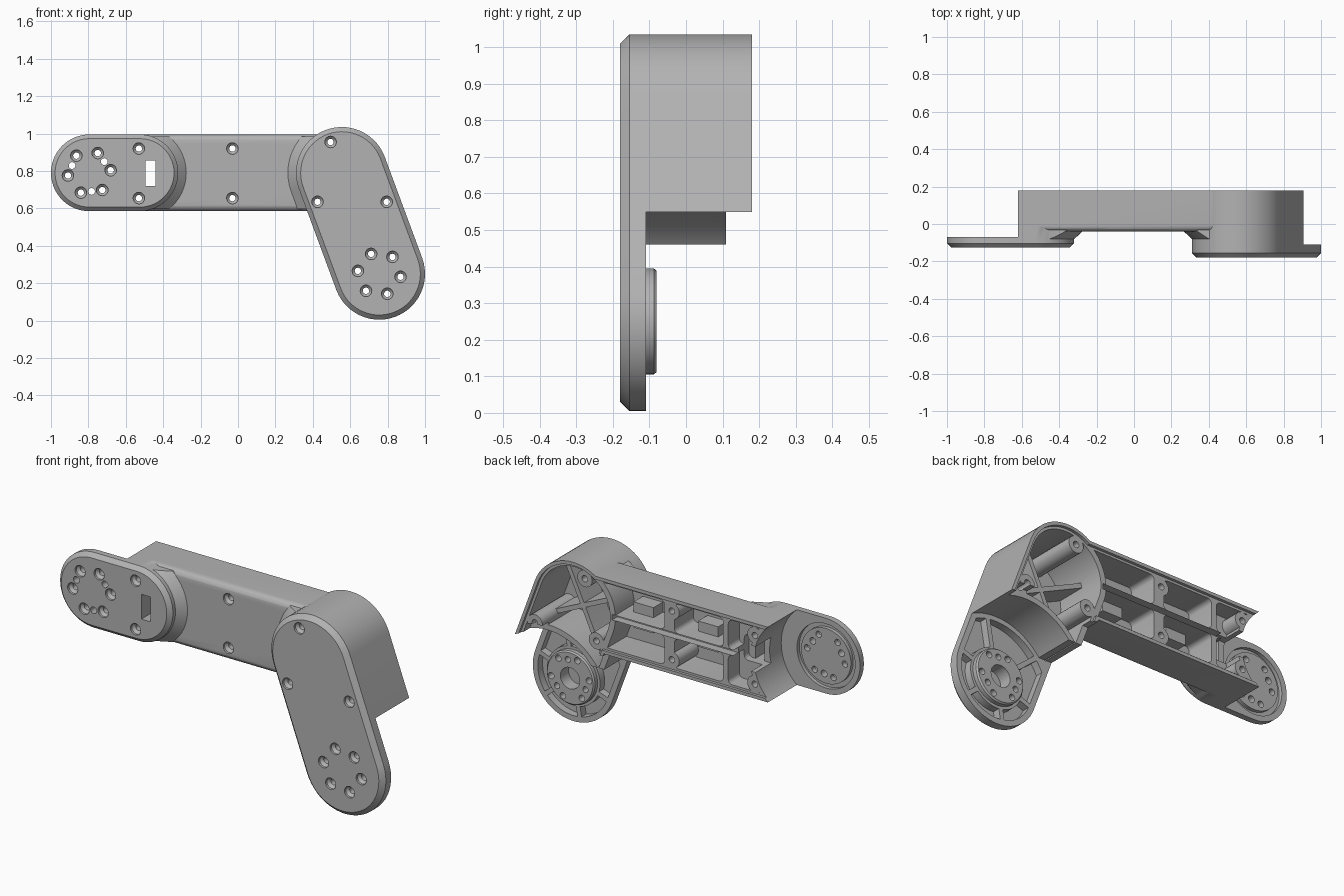
import bpy, bmesh, math
from math import sin, cos, pi, radians

if "Cube" in bpy.data.objects:
    bpy.data.objects.remove(bpy.data.objects["Cube"])

grey = bpy.data.materials.new("cast_grey")
grey.use_nodes = True
grey.diffuse_color = (0.45, 0.45, 0.45, 1)
grey.node_tree.nodes["Principled BSDF"].inputs["Base Color"].default_value = grey.diffuse_color

LEFT, LEFT_IN = (-0.795, 0.79), (-0.525, 0.79)   # short plate end centres
ELBOW, WRIST = (0.555, 0.79), (0.755, 0.25)      # long plate end centres
Z0, Z1, BACK, RIM = 0.585, 0.995, 0.18, 0.165
R1, R2 = 0.205, 0.245


# Outlines in the x-z plane
def stadium(a, b, r, n=28):
    t = math.atan2(b[1] - a[1], b[0] - a[0])
    arc = lambda c, s: [(c[0] + r * cos(s + pi * i / n), c[1] + r * sin(s + pi * i / n))
                        for i in range(n + 1)]
    return arc(b, t - pi / 2) + arc(a, t + pi / 2)


def circle(c, r, n=48):
    return [(c[0] + r * cos(2 * pi * i / n), c[1] + r * sin(2 * pi * i / n)) for i in range(n)]


def rect(x0, x1, z0, z1):
    return [(x0, z0), (x1, z0), (x1, z1), (x0, z1)]


def round_rect(x0, x1, z0, z1, r=0.025, n=5):
    corners = [(x1 - r, z1 - r), (x0 + r, z1 - r), (x0 + r, z0 + r), (x1 - r, z0 + r)]
    return [(x + r * cos(pi / 2 * (k + i / n)), z + r * sin(pi / 2 * (k + i / n)))
            for k, (x, z) in enumerate(corners) for i in range(n + 1)]


def bar(c, angle, length, width):
    u, v = (cos(angle) * length, sin(angle) * length), (-sin(angle) * width, cos(angle) * width)
    return [(c[0] + (s * u[0] + t * v[0]) / 2, c[1] + (s * u[1] + t * v[1]) / 2)
            for s, t in ((-1, -1), (1, -1), (1, 1), (-1, 1))]


# Solids made by stacking outlines along y
def loft(name, rings):
    bm = bmesh.new()
    loops = [[bm.verts.new((x, y, z)) for x, z in pts] for y, pts in rings]
    for a, b in zip(loops, loops[1:]):
        for i in range(len(a)):
            j = (i + 1) % len(a)
            bm.faces.new((a[i], a[j], b[j], b[i]))
    bm.faces.new(loops[0])
    bm.faces.new(loops[-1])
    bmesh.ops.recalc_face_normals(bm, faces=bm.faces)
    mesh = bpy.data.meshes.new(name)
    bm.to_mesh(mesh)
    bm.free()
    obj = bpy.data.objects.new(name, mesh)
    bpy.context.collection.objects.link(obj)
    mesh.materials.append(grey)
    return obj


def prism(name, pts, y0, y1):
    return loft(name, [(y0, pts), (y1, pts)])


def combine(target, tool, op):
    mod = target.modifiers.new("bool", 'BOOLEAN')
    mod.operation, mod.solver, mod.object = op, 'EXACT', tool
    with bpy.context.temp_override(object=target, active_object=target):
        bpy.ops.object.modifier_apply(modifier=mod.name)
    bpy.data.objects.remove(tool)
    return target


def add(target, tool):
    return combine(target, tool, 'UNION')


def cut(target, tool):
    return combine(target, tool, 'DIFFERENCE')


def flare(name, a, b, r, y0, x0, x1):
    # Cove between a raised plate and the face of the beam
    f, n = 0.045, 8
    rings = [(y0, stadium(a, b, r))]
    for i in range(n + 1):
        t = pi / 2 * i / n
        rings.append((-0.039 - f * cos(t) * 0.95, stadium(a, b, r + 0.0005 + f * (1 - sin(pi / 2 - t)))))
    rings.append((0.02, rings[-1][1]))
    return combine(loft(name, rings), prism("clip", rect(x0, x1, Z0 + 0.012, Z1 - 0.012), -1, 1), 'INTERSECT')


# Beam with rounded front edges
e = 0.035
body = loft("arm_body", [(-0.04 + e * (1 - cos(t)), rect(-0.7, 0.56, Z0 + e * (1 - sin(t)), Z1 - e * (1 - sin(t))))
                         for t in [pi / 2 * i / 6 for i in range(7)]] +
            [(BACK, rect(-0.7, 0.56, Z0, Z1))])

# Short plate, elbow housing with long plate, and their coves
c = 0.022
add(body, loft("short_plate", [(-0.125, stadium(LEFT, LEFT_IN, R1 - c)), (-0.125 + c, stadium(LEFT, LEFT_IN, R1)),
                               (0, stadium(LEFT, LEFT_IN, R1))]))
add(body, flare("short_cove", LEFT, LEFT_IN, R1 - 0.001, -0.1, -0.5, 0))
housing = loft("housing", [(-0.18, stadium(ELBOW, WRIST, R2 - 0.025)), (-0.155, stadium(ELBOW, WRIST, R2)),
                           (BACK, stadium(ELBOW, WRIST, R2))])
add(body, housing)
add(body, flare("elbow_cove", ELBOW, WRIST, R2 - 0.001, -0.13, 0, 0.5))

# Clearance around both joints
cut(body, prism("left_clearance", circle(LEFT, 0.27, 96), -0.07, 0.5))
cut(body, prism("wrist_clearance", circle(WRIST, 0.335, 96), -0.11, 0.5))
cut(body, prism("corner_trim", rect(0.2, 0.55, 0.2, 0.46), -0.11, 0.5))
cut(body, prism("corner_step", rect(0.2, 0.62, 0.2, 0.57), 0.11, 0.5))

# Rim lip around the open back
cut(body, prism("beam_lip", rect(-0.8, 0.5, Z0 + 0.018, Z1 - 0.018), RIM, 0.5))
cut(body, prism("housing_lip", stadium(ELBOW, WRIST, R2 - 0.018), RIM, 0.5))

beam_screws = [(x, z) for x in (-0.53, -0.03) for z in (0.655, 0.92)]
elbow_screws = [(0.495, 0.955), (0.425, 0.635), (0.795, 0.635)]

# Beam pockets, leaving ribs, bosses and the joint walls
for x0, x1, floor in ((0.015, 0.5, 0.0), (-0.34, -0.045, 0.0), (-0.64, -0.37, 0.07)):
    for z0, z1 in ((Z0 + 0.03, 0.775), (0.805, Z1 - 0.03)):
        pocket = prism("pocket", round_rect(x0, x1, z0, z1), floor, 0.5)
        cut(pocket, prism("elbow_wall", stadium(ELBOW, WRIST, R2), -1, 1))
        cut(pocket, prism("end_wall", circle(LEFT, 0.295, 96), -1, 1))
        for s in beam_screws:
            cut(pocket, prism("boss", circle(s, 0.045, 24), -1, 1))
        cut(body, pocket)
for x in (-0.19, 0.2):
    add(body, prism("floor_step", rect(x - 0.06, x + 0.06, 0.72, 0.86), -0.02, 0.08))

# Cable channel and slot
cut(body, prism("channel", round_rect(-0.65, -0.4, 0.72, 0.86), 0.03, 0.5))
cut(body, prism("cable_notch", rect(-0.41, 0.33, 0.775, 0.805), 0.12, 0.5))
cut(body, prism("slot", rect(-0.495, -0.44, 0.72, 0.855), -0.5, 0.5))

# Elbow cavity with crossed low ribs and bosses
cavity = prism("cavity", stadium(ELBOW, WRIST, R2 - 0.032), -0.13, 0.5)
cut(cavity, prism("wrist_wall", circle(WRIST, 0.365, 96), -1, 1))
tilt = math.atan2(WRIST[1] - ELBOW[1], WRIST[0] - ELBOW[0])
for k in (-1, 1):
    cut(cavity, prism("rib", bar((0.6, 0.73), tilt + k * pi / 4, 1.2, 0.025), -1, 0.03))
for s in elbow_screws:
    cut(cavity, prism("boss", circle(s, 0.045, 24), -1, 1))
cut(body, cavity)
step = prism("wall_step", stadium(ELBOW, WRIST, R2 - 0.032), 0.11, 0.5)
cut(body, combine(step, prism("limit", circle(WRIST, 0.38, 96), -1, 1), 'INTERSECT'))

# Wrist recess with radial ribs, then the raised hub
recess = prism("recess", stadium(ELBOW, WRIST, R2 - 0.03), -0.15, 0.0)
combine(recess, prism("limit", circle(WRIST, 0.31, 96), -1, 1), 'INTERSECT')
cut(recess, prism("core", circle(WRIST, 0.16), -1, 1))
for k in range(3):
    cut(recess, prism("rib", bar(WRIST, tilt + k * pi / 3 + pi / 6, 1, 0.025), -1, 1))
cut(body, recess)
add(body, loft("hub", [(-0.16, circle(WRIST, 0.145)), (-0.088, circle(WRIST, 0.145)), (-0.08, circle(WRIST, 0.138))]))
cut(body, prism("hub_bore", circle(WRIST, 0.058), -0.15, 0))

# Groove on the back of the short plate
groove = prism("groove", circle(LEFT, 0.175), -0.09, -0.02)
cut(groove, prism("groove_core", circle(LEFT, 0.15), -1, 1))
cut(body, groove)


# Screw holes with countersinks
def polar(centre, r, count, start):
    return [(centre[0] + r * cos(radians(start) + 2 * pi * i / count),
             centre[1] + r * sin(radians(start) + 2 * pi * i / count)) for i in range(count)]


def drill(points, face, wide=0.031, small=0.017):
    for p in points:
        cut(body, loft("drill", [(face - 0.02, circle(p, wide, 20)), (face + 0.012, circle(p, wide, 20)),
                                 (face + 0.026, circle(p, small, 20)), (0.5, circle(p, small, 20))]))


drill(polar(LEFT, 0.115, 6, 7), -0.125)
drill(polar(LEFT, 0.1, 3, 37), -0.125, 0.018, 0.018)
drill(beam_screws[:2], -0.125)
drill(beam_screws[2:], -0.04)
drill(elbow_screws, -0.18)
drill(polar(WRIST, 0.115, 6, 52), -0.18)
for p in polar(WRIST, 0.1, 3, 82):
    cut(body, prism("pin_hole", circle(p, 0.016, 20), -0.14, 0))

# Smooth curved walls, crisp edges
bpy.ops.object.select_all(action='DESELECT')
body.select_set(True)
bpy.context.view_layer.objects.active = body
bpy.ops.object.shade_smooth_by_angle(angle=radians(30))
